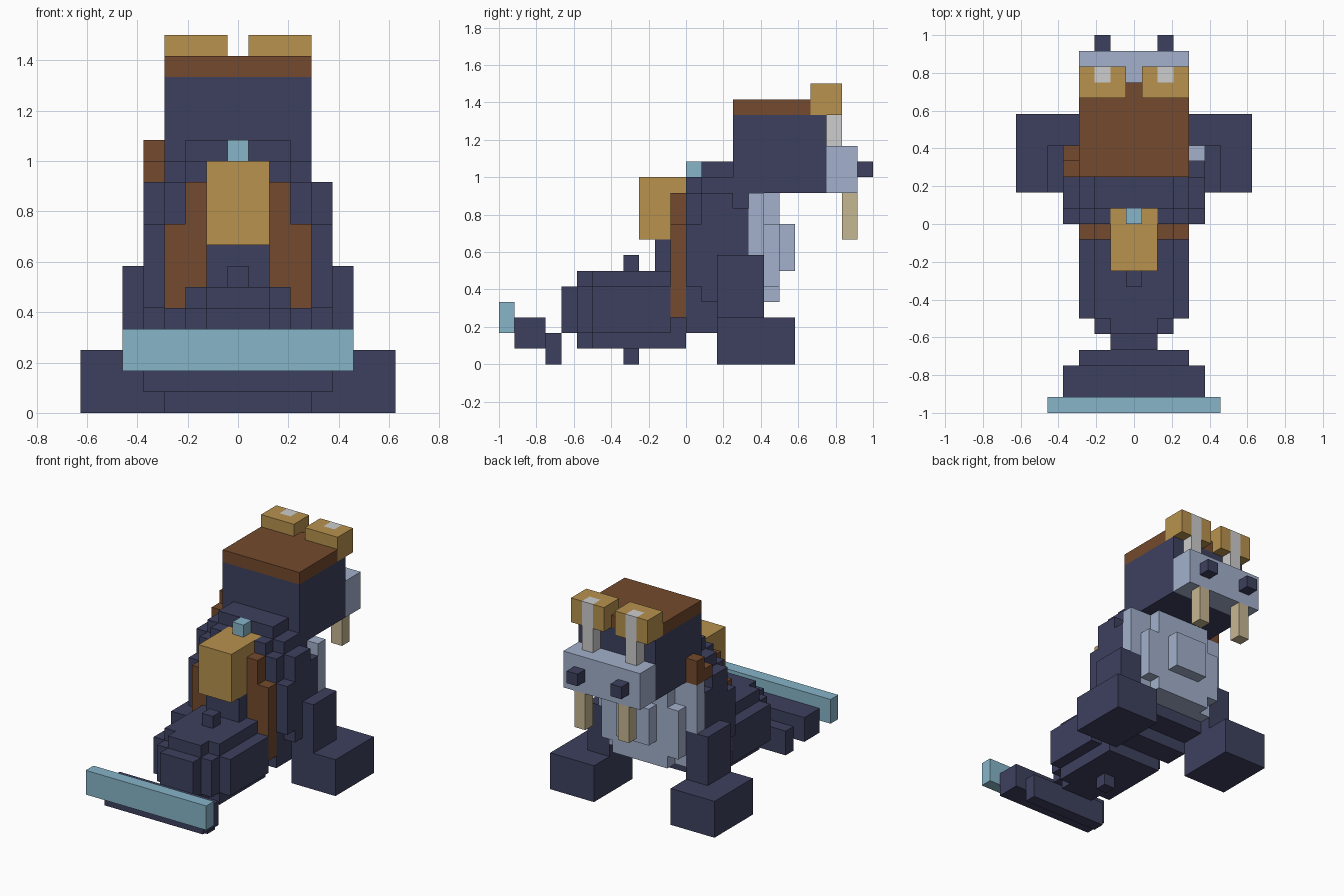
import bpy
import bmesh
from mathutils import Vector

U = 1 / 12  # one block of the grid

cube = bpy.data.objects.get("Cube")
if cube:
    bpy.data.objects.remove(cube, do_unlink=True)


def linear(c):
    c /= 255
    return c / 12.92 if c <= 0.04045 else ((c + 0.055) / 1.055) ** 2.4


def material(name, *rgb):
    m = bpy.data.materials.new(name)
    m.use_nodes = True
    colour = [linear(c) for c in rgb] + [1]
    m.diffuse_color = colour
    m.node_tree.nodes["Principled BSDF"].inputs["Base Color"].default_value = colour
    return m


NAVY = material("navy", 61, 64, 94)
BROWN = material("brown", 116, 74, 45)
GOLD = material("gold", 184, 146, 78)
CYAN = material("pale cyan", 135, 181, 201)
BLUE = material("pale blue", 163, 177, 204)
WHITE = material("off white", 205, 205, 205)
TAN = material("tan", 198, 183, 146)


def part(name, mat, *boxes, mirror=False):
    """Blocks given as (x range, y range, z range) in grid units."""
    bm = bmesh.new()
    for box in boxes:
        for side in ((1, -1) if mirror else (1,)):
            lo = Vector(r[0] for r in box) * U
            hi = Vector(r[1] for r in box) * U
            mid, size = (lo + hi) / 2, hi - lo
            mid.x *= side
            made = bmesh.ops.create_cube(bm, size=1)["verts"]
            for v in made:
                v.co = mid + Vector(a * b for a, b in zip(v.co, size))
    mesh = bpy.data.meshes.new(name)
    bm.to_mesh(mesh)
    bm.free()
    mesh.materials.append(mat)
    obj = bpy.data.objects.new(name, mesh)
    bpy.context.collection.objects.link(obj)
    return obj


def w(half):
    return (-half, half)


# Head
part("head", NAVY, (w(3.5), (3, 9), (11, 16)))
part("head_top", BROWN, (w(3.5), (3, 8), (16, 17)), (w(.5), (8, 9), (16, 17)))
part("brows", GOLD,
     ((.5, 3.5), (8, 9), (16, 18)),
     ((.5, 1.5), (9, 10), (16, 18)),
     ((2.5, 3.5), (9, 10), (16, 18)), mirror=True)
part("eyes", WHITE, ((1.5, 2.5), (9, 10), (14, 18)), mirror=True)
part("muzzle", BLUE, (w(3.5), (9, 11), (11, 14)))
part("nostrils", NAVY, ((1.5, 2.5), (11, 12), (12, 13)), mirror=True)
part("tusks", TAN, ((1.5, 2.5), (10, 11), (8, 11)), mirror=True)

# Torso, stepped at the shoulders
part("torso", NAVY,
     (w(3.5), (1, 4), (3, 11)),
     (w(3.5), (1, 3), (11, 12)),
     (w(2.5), (1, 3), (12, 13)),
     (w(3.5), (0, 2), (2, 8)))
part("torso_sides", NAVY,
     ((1.5, 3.5), (0, 1), (8, 11)),
     ((1.5, 2.5), (0, 1), (11, 12)),
     ((3.5, 4.5), (1, 3), (4, 11)),
     ((3.5, 4.5), (0, 1), (5, 9)),
     ((3.5, 4.5), (3, 4), (4, 10)), mirror=True)
part("shoulder_patch", BROWN,
     ((-4.5, -3.5), (4, 5), (11, 13)),
     ((-4.5, -3.5), (3, 4), (11, 12)))

# Belly
part("belly", BLUE,
     (w(3.5), (4, 5), (4, 11)),
     (w(2.5), (5, 6), (4, 11)),
     (w(3.5), (5, 6), (5, 9)),
     (w(1.5), (6, 7), (6, 9)))
part("belly_sides", BLUE, ((3.5, 4.5), (4, 5), (7, 11)), mirror=True)

# Pack and plates on the other face of the torso
part("pack", GOLD, (w(1.5), (-3, 1), (8, 12)))
part("pack_cap", CYAN, (w(.5), (0, 1), (12, 13)))
part("pack_support", NAVY, (w(1.5), (-2, 0), (5, 8)))
part("plates", BROWN,
     ((1.5, 2.5), (-1, 0), (3, 11)),
     ((2.5, 3.5), (-1, 0), (3, 9)), mirror=True)

# Flippers
part("feet", NAVY, ((3.5, 7.5), (2, 7), (0, 3)), mirror=True)
part("arms", NAVY, ((3.5, 5.5), (2, 5), (3, 7)), mirror=True)

# Rear body, rounded off by steps
part("rear_body", NAVY,
     (w(3.5), (-6, -1), (2, 5)),
     (w(2.5), (-6, 0), (1, 6)),
     (w(2.5), (-7, -6), (2, 5)),
     (w(1.5), (-7, -6), (1, 6)),
     (w(1.5), (-8, -7), (2, 5)))
part("rear_studs", NAVY,
     (w(.5), (-4, -3), (6, 7)),
     (w(.5), (-4, -3), (0, 1)))

# Tail
part("tail_base", NAVY, (w(3.5), (-9, -8), (0, 2)))
part("tail_middle", NAVY, (w(4.5), (-11, -9), (1, 3)))
part("tail_fin", CYAN, (w(5.5), (-12, -11), (2, 4)))
